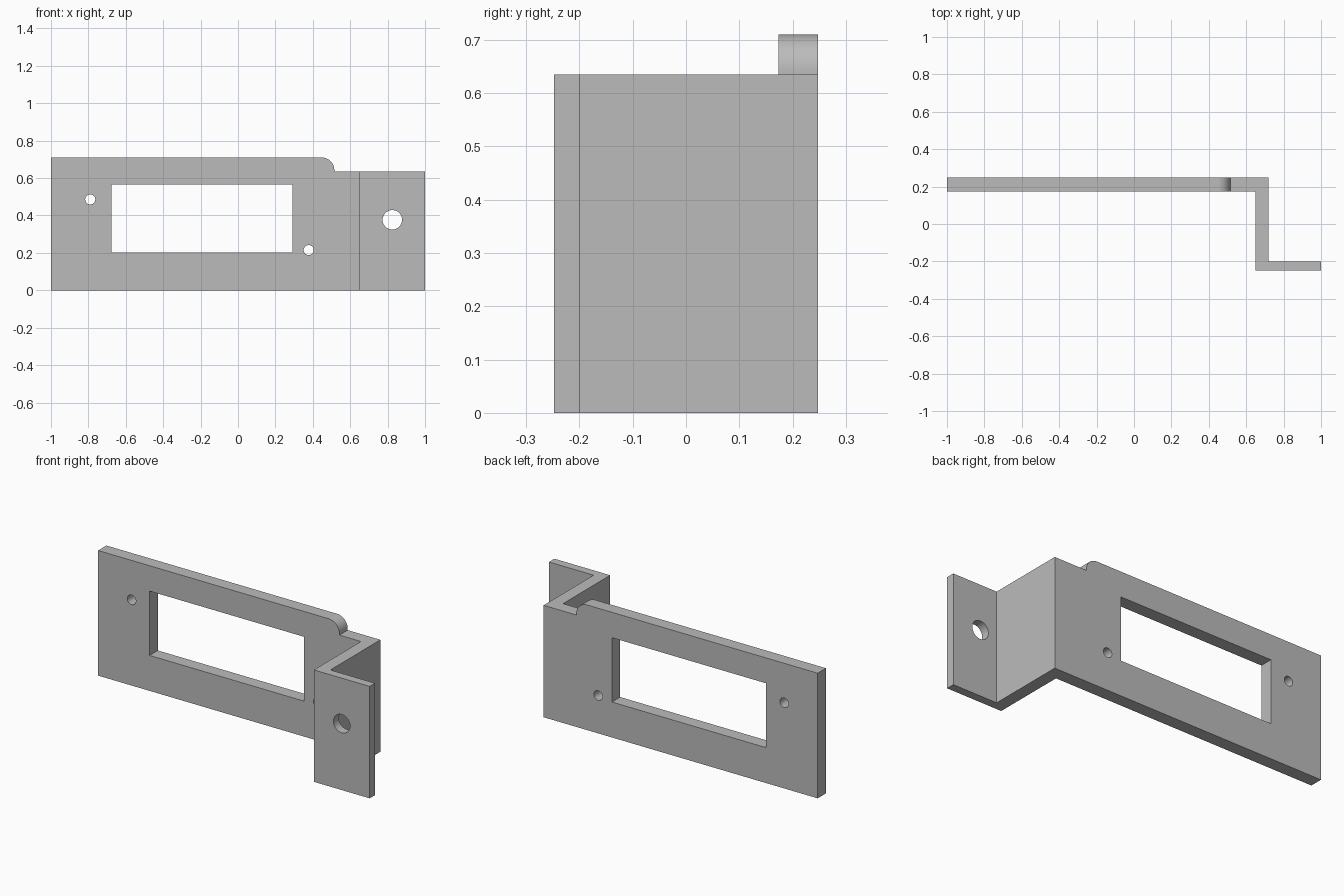
import bpy, bmesh, math
from mathutils import Vector

cube = bpy.data.objects.get("Cube")
if cube:
    bpy.data.objects.remove(cube, do_unlink=True)

grey = bpy.data.materials.new("plain grey")
grey.use_nodes = True
colour = (0.5, 0.5, 0.5, 1)
grey.diffuse_color = colour
grey.node_tree.nodes["Principled BSDF"].inputs["Base Color"].default_value = colour

HEIGHT, STEP = 0.71, 0.635          # panel top and lower bracket top
LEFT, WEB_IN, WEB_OUT, RIGHT = -1, 0.65, 0.72, 1
BACK, PANEL, FLANGE, FRONT = 0.248, 0.174, -0.2, -0.248


def prism(name, points, depth):
    """Extrude a closed outline along a vector."""
    bm = bmesh.new()
    face = bm.faces.new([bm.verts.new(p) for p in points])
    new = bmesh.ops.extrude_face_region(bm, geom=[face])["geom"]
    bmesh.ops.translate(bm, vec=Vector(depth),
                        verts=[v for v in new if isinstance(v, bmesh.types.BMVert)])
    bmesh.ops.recalc_face_normals(bm, faces=bm.faces)
    mesh = bpy.data.meshes.new(name)
    bm.to_mesh(mesh)
    bm.free()
    mesh.materials.append(grey)
    obj = bpy.data.objects.new(name, mesh)
    bpy.context.collection.objects.link(obj)
    return obj


def arc(cx, cz, r, start, end, n):
    angles = [start + (end - start) * i / n for i in range(n + 1)]
    return [(cx + r * math.cos(a), cz + r * math.sin(a)) for a in angles]


def cut(name, outline):
    """Cut a front-view outline right through the bracket."""
    cutter = prism(name, [(x, -0.5, z) for x, z in outline], (0, 1, 0))
    cutter.hide_render = True
    mod = bracket.modifiers.new(name, 'BOOLEAN')
    mod.operation, mod.solver, mod.object = 'DIFFERENCE', 'EXACT', cutter
    bpy.context.view_layer.objects.active = bracket
    bpy.ops.object.modifier_apply(modifier=name)
    bpy.data.objects.remove(cutter, do_unlink=True)


# Stepped plate: rear panel, side web and front flange
plan = [(LEFT, BACK), (LEFT, PANEL), (WEB_IN, PANEL), (WEB_IN, FRONT),
        (RIGHT, FRONT), (RIGHT, FLANGE), (WEB_OUT, FLANGE), (WEB_OUT, BACK)]
bracket = prism("mounting_bracket", [(x, y, 0) for x, y in plan], (0, 0, HEIGHT))

# Lowered top with the rounded panel corner
R = 0.067
corner = arc(0.515 - R, HEIGHT - R, R, 0, math.pi / 2, 12)
cut("top_step", [(1.2, STEP), (0.515, STEP)] + corner
    + [(0.515 - R, 0.9), (1.2, 0.9)])

# Window and screw holes
cut("window", [(-0.677, 0.201), (0.291, 0.201), (0.291, 0.566), (-0.677, 0.566)])
for name, x, z, r in [("upper_screw_hole", -0.79, 0.486, 0.027),
                      ("lower_screw_hole", 0.378, 0.215, 0.027),
                      ("flange_hole", 0.825, 0.377, 0.052)]:
    cut(name, arc(x, z, r, 0, 2 * math.pi, 32)[:-1])

# Smooth round walls, sharp edges
bpy.ops.object.select_all(action='DESELECT')
bracket.select_set(True)
bpy.context.view_layer.objects.active = bracket
bpy.ops.object.shade_smooth_by_angle(angle=math.radians(30))
